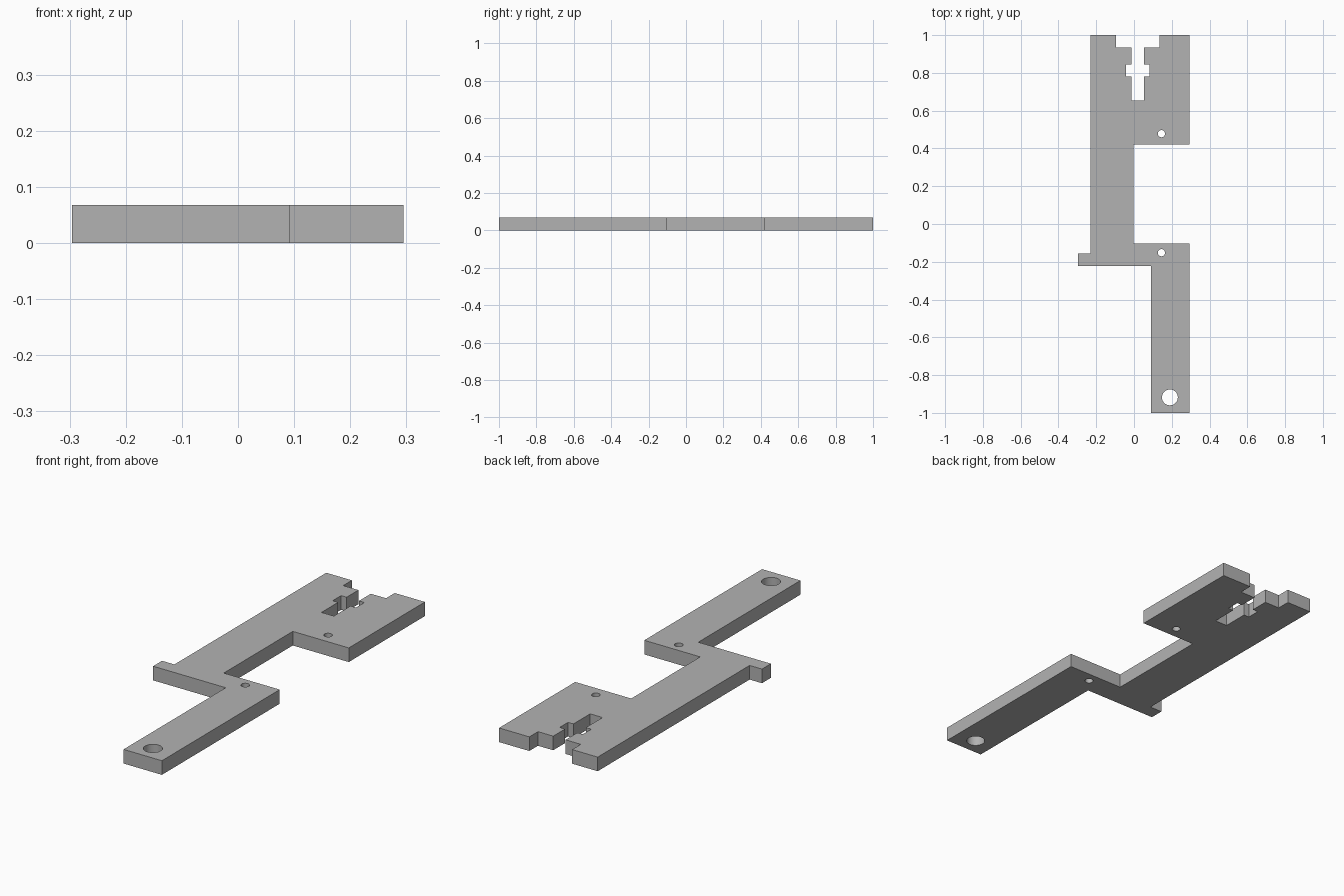
import bpy, bmesh, math

if "Cube" in bpy.data.objects:
    bpy.data.objects.remove(bpy.data.objects["Cube"], do_unlink=True)

THICK = 0.068

grey = bpy.data.materials.new("plain grey")
grey.use_nodes = True
colour = (0.45, 0.45, 0.45, 1)
grey.diffuse_color = colour
grey.node_tree.nodes["Principled BSDF"].inputs["Base Color"].default_value = colour


def mirrored_slot(centre, half):
    """Stepped slot: one side as (half width, y), mirrored about its centre line."""
    left = [(centre - w, y) for w, y in half]
    right = [(centre + w, y) for w, y in reversed(half)]
    return left + right


def circle(x, y, r, n=32):
    return [(x + r * math.cos(2 * math.pi * i / n),
             y + r * math.sin(2 * math.pi * i / n)) for i in range(n)]


# Stepped slot in the back edge, with a cross-shaped widening
slot = mirrored_slot(0.02, [(0.114, 1), (0.114, 0.934), (0.033, 0.934),
                            (0.033, 0.844), (0.062, 0.844), (0.062, 0.78),
                            (0.033, 0.78), (0.033, 0.653)])

# Outer outline: back head, spine, side tab and offset front arm
outline = [(-0.23, 1)] + slot + [
    (0.295, 1), (0.295, 0.421), (-0.003, 0.421), (-0.003, -0.104),
    (0.295, -0.104), (0.295, -1), (0.091, -1), (0.091, -0.223),
    (-0.296, -0.223), (-0.296, -0.155), (-0.23, -0.155)]

# Two small pin holes and the large hanging hole
holes = [circle(0.145, 0.478, 0.019), circle(0.145, -0.152, 0.019),
         circle(0.19, -0.918, 0.042)]

# Filled flat profile, extruded to the plate thickness
profile = bpy.data.curves.new("plate_profile", "CURVE")
profile.dimensions = "2D"
profile.fill_mode = "BOTH"
profile.extrude = THICK / 2
for loop in [outline] + holes:
    spline = profile.splines.new("POLY")
    spline.points.add(len(loop) - 1)
    for point, (x, y) in zip(spline.points, loop):
        point.co = (x, y, 0, 1)
    spline.use_cyclic_u = True

helper = bpy.data.objects.new("plate_profile", profile)
bpy.context.collection.objects.link(helper)
bpy.context.view_layer.update()
mesh = bpy.data.meshes.new_from_object(
    helper.evaluated_get(bpy.context.evaluated_depsgraph_get()))
bpy.data.objects.remove(helper, do_unlink=True)

# Weld caps to walls and rest the plate on the ground
bm = bmesh.new()
bm.from_mesh(mesh)
bmesh.ops.remove_doubles(bm, verts=bm.verts, dist=0.0002)
bmesh.ops.translate(bm, verts=bm.verts, vec=(0, 0, THICK / 2))
bmesh.ops.recalc_face_normals(bm, faces=bm.faces)
bmesh.ops.dissolve_limit(bm, angle_limit=0.01, verts=[], edges=bm.edges)
bmesh.ops.triangulate(bm, faces=[f for f in bm.faces if len(f.verts) > 4])
bm.to_mesh(mesh)
bm.free()
mesh.materials.clear()
mesh.materials.append(grey)
for face in mesh.polygons:
    face.material_index = 0

plate = bpy.data.objects.new("bracket_plate", mesh)
bpy.context.collection.objects.link(plate)
bpy.ops.object.select_all(action="DESELECT")
plate.select_set(True)
bpy.context.view_layer.objects.active = plate
bpy.ops.object.shade_smooth_by_angle(angle=math.radians(30))
